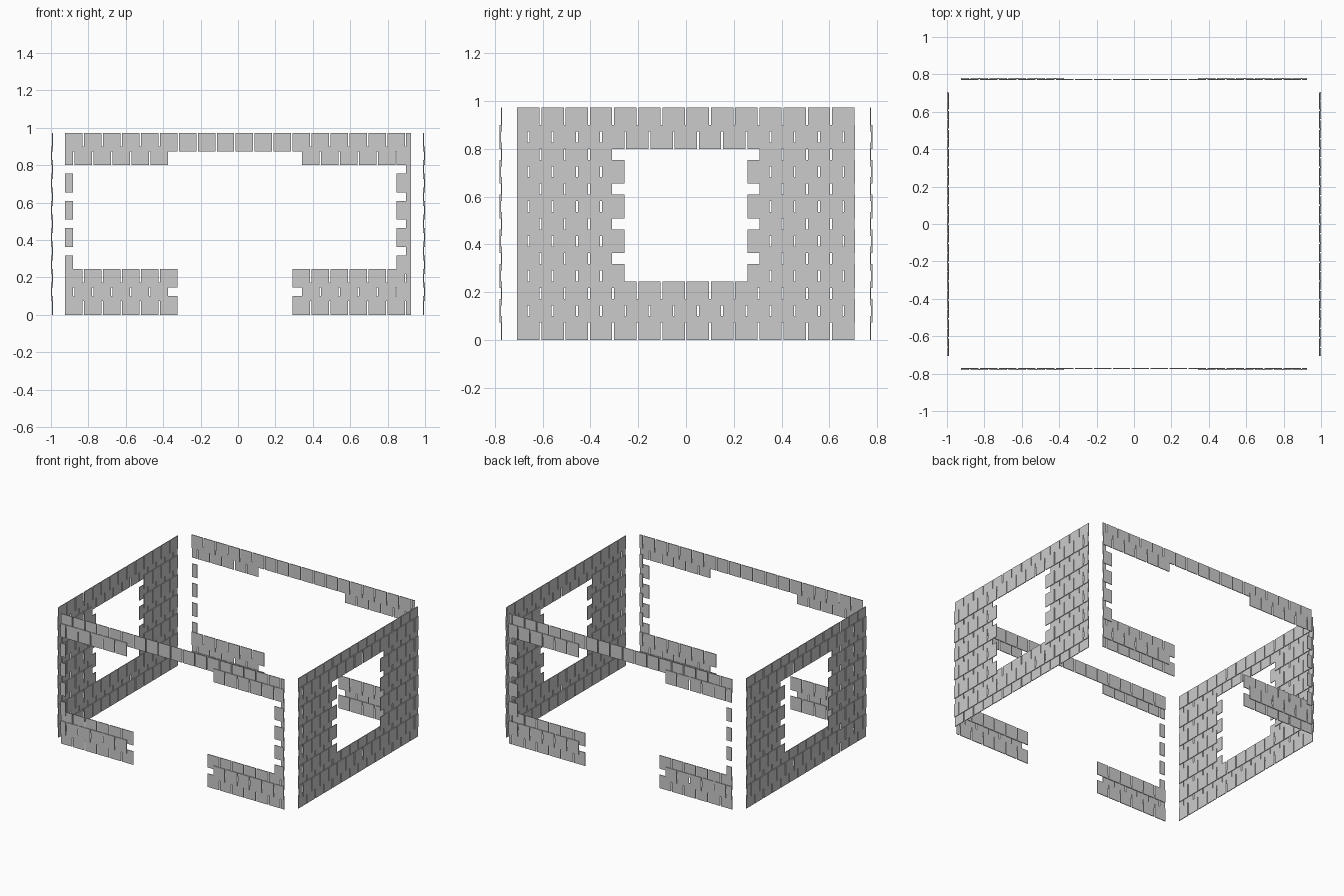
import bpy, bmesh
from mathutils import Matrix, Vector

if "Cube" in bpy.data.objects:
    bpy.data.objects.remove(bpy.data.objects["Cube"])

PITCH, WIDTH = 0.1013, 0.0935     # spacing and width of one shingle
ROW, HEIGHT = 0.0727, 0.1         # row spacing and shingle height (rows overlap)
ROWS = 13
THICK = 0.005


def shingle_wall(name, half, outer, to_world, missing):
    """Rows of overlapping shingles; odd rows sit half a step over, on the outside."""
    bm = bmesh.new()
    for r in range(ROWS):
        odd = r % 2
        depth = outer - THICK * (0.5 if odd else 1.5)
        for k in range(-odd, 19):
            a = -half + (k + 0.5 * odd) * PITCH
            b = min(a + WIDTH, half)
            a = max(a, -half)
            if b - a < 0.01 or missing(r, k):
                continue
            centre = Vector(((a + b) / 2, -depth, r * ROW + HEIGHT / 2))
            m = Matrix.Translation(centre) @ Matrix.Diagonal((b - a, THICK, HEIGHT, 1))
            bmesh.ops.create_cube(bm, size=1, matrix=m)
    bmesh.ops.transform(bm, matrix=to_world, verts=bm.verts)
    if to_world.determinant() < 0:
        bmesh.ops.reverse_faces(bm, faces=bm.faces)
    mesh = bpy.data.meshes.new(name)
    bm.to_mesh(mesh)
    bm.free()
    obj = bpy.data.objects.new(name, mesh)
    bpy.context.collection.objects.link(obj)


def side_window(r, k):
    # central window with toothed edges
    return 3 <= r <= 10 and 4 <= k <= (8 if r % 2 else 9)


def front_opening(r, k):
    odd = r % 2
    if r == 12:                       # top row is unbroken
        return False
    if r <= 2 or r == 11:             # door gap
        return (5 if odd else 6) <= k <= 11
    return 0 <= k <= (16 if odd else 17)   # wide opening, only end strips remain


turn = Matrix.Rotation(1.5707963, 4, 'Z')
mirror_x = Matrix.Diagonal((-1, 1, 1, 1))
mirror_y = Matrix.Diagonal((1, -1, 1, 1))

# Side walls with windows
shingle_wall("right_wall", 0.706, 1.0, turn, side_window)
shingle_wall("left_wall", 0.706, 1.0, mirror_x @ turn, side_window)
# Front and back walls with large openings
shingle_wall("front_wall", 0.924, 0.78, Matrix.Identity(4), front_opening)
shingle_wall("back_wall", 0.924, 0.78, mirror_y, front_opening)
